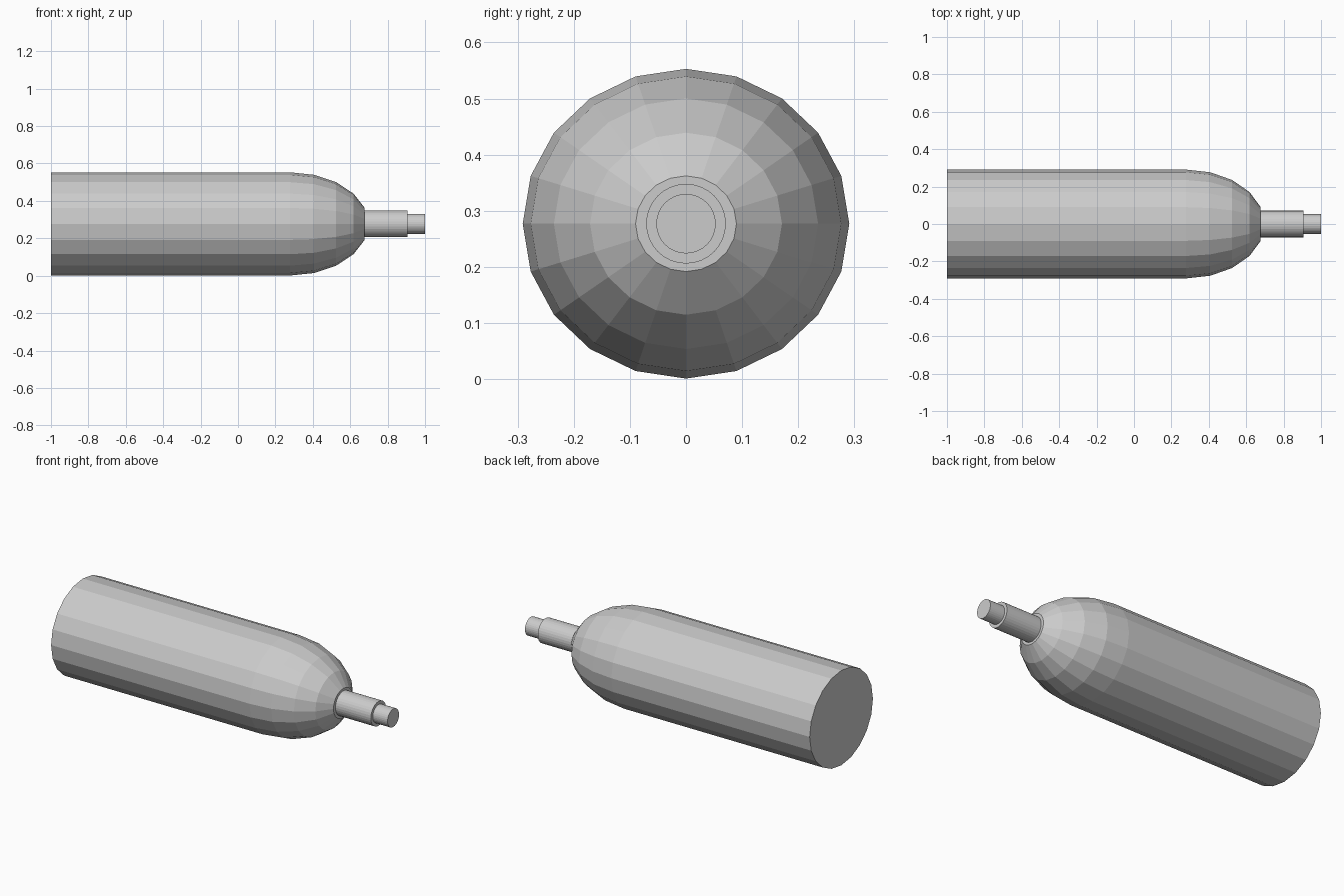
import bpy, bmesh
from math import sin, cos, pi, radians

if "Cube" in bpy.data.objects:
    bpy.data.objects.remove(bpy.data.objects["Cube"])

AXIS_Z = 0.277   # height of the long axis


def lathe_x(name, profile, sides, ry=1.0, rz=1.0):
    """Solid of revolution along x from (x, radius) rings, capped at both ends."""
    bm = bmesh.new()
    rings = []
    for x, r in profile:
        rings.append([bm.verts.new((x, r * ry * cos(2 * pi * i / sides),
                                    AXIS_Z + r * rz * sin(2 * pi * i / sides)))
                      for i in range(sides)])
    for a, b in zip(rings, rings[1:]):
        for i in range(sides):
            j = (i + 1) % sides
            bm.faces.new((a[i], a[j], b[j], b[i]))
    bm.faces.new(rings[0])
    bm.faces.new(rings[-1])
    bmesh.ops.recalc_face_normals(bm, faces=bm.faces)
    mesh = bpy.data.meshes.new(name)
    bm.to_mesh(mesh)
    bm.free()
    obj = bpy.data.objects.new(name, mesh)
    bpy.context.collection.objects.link(obj)
    return obj


# Tank: straight cylinder ending in a faceted dome, slightly wider than tall
dome_start, dome_length = 0.277, 0.421
dome = [(dome_start + dome_length * sin(radians(a)), cos(radians(a)))
        for a in range(0, 73, 18)]
lathe_x("tank_body", [(-1.0, 1.0)] + dome, 20, ry=0.291, rz=0.276)

# Neck and the thinner outlet at its end
lathe_x("neck", [(0.67, 0.071), (0.905, 0.071)], 32)
lathe_x("outlet", [(0.89, 0.053), (1.0, 0.053)], 32)
